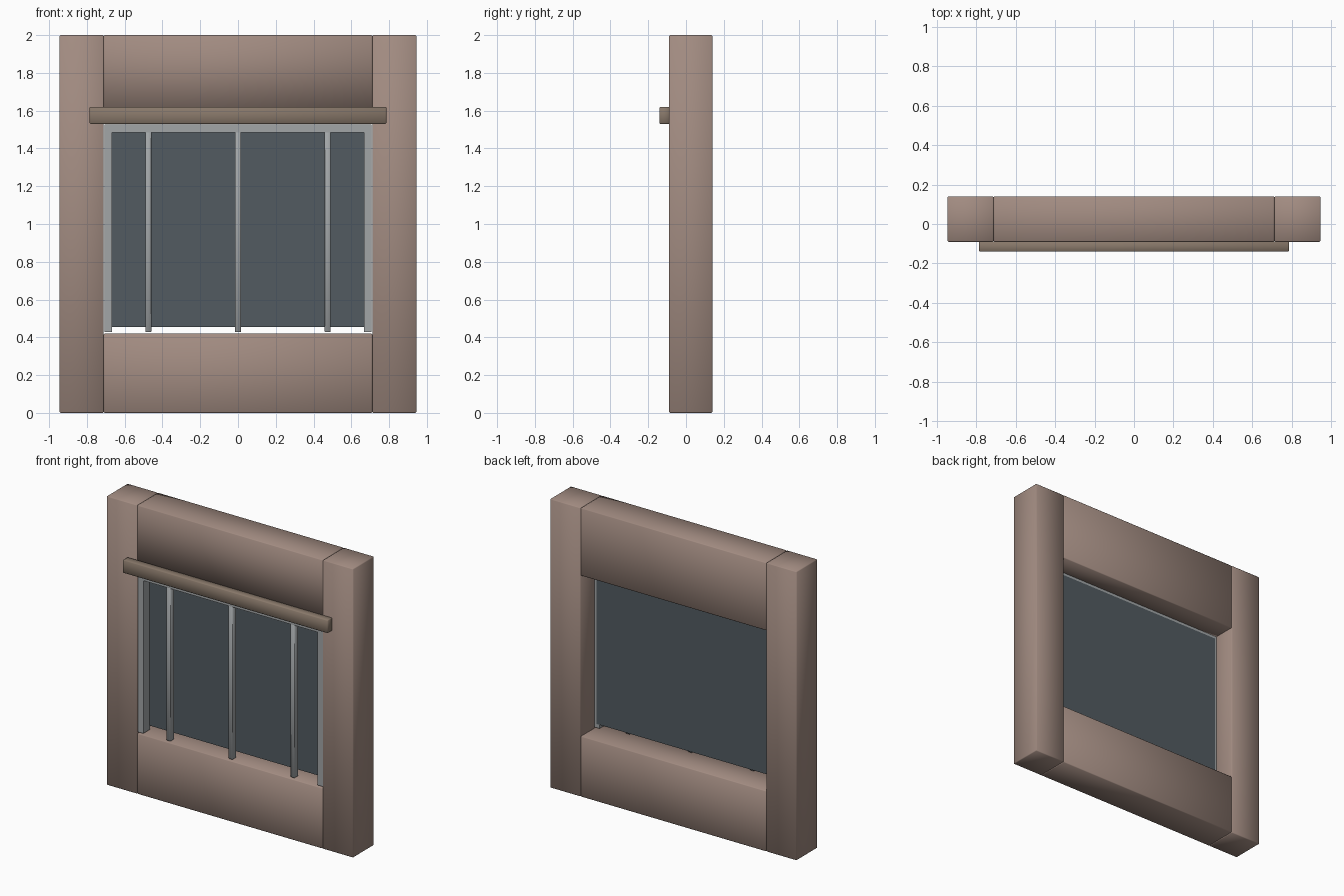
import bpy, bmesh

if "Cube" in bpy.data.objects:
    bpy.data.objects.remove(bpy.data.objects["Cube"])


def material(name, rgb):
    m = bpy.data.materials.new(name)
    m.diffuse_color = (*rgb, 1)
    m.use_nodes = True
    m.node_tree.nodes["Principled BSDF"].inputs["Base Color"].default_value = m.diffuse_color
    return m


WALL = material("wall_plaster", (0.36, 0.26, 0.22))
WOOD = material("ledge_wood", (0.25, 0.19, 0.145))
METAL = material("frame_metal", (0.36, 0.38, 0.39))
GLASS = material("dark_glass", (0.085, 0.105, 0.12))


def finish(name, bm, mat, smooth):
    bmesh.ops.recalc_face_normals(bm, faces=bm.faces)
    me = bpy.data.meshes.new(name)
    bm.to_mesh(me)
    bm.free()
    me.materials.append(mat)
    for p in me.polygons:
        p.use_smooth = smooth
    ob = bpy.data.objects.new(name, me)
    bpy.context.collection.objects.link(ob)
    return ob


def box(name, x, y, z, mat, bevel=0.0, keep=lambda edge: False):
    """Box from ranges; edges passing keep() stay unbevelled."""
    bm = bmesh.new()
    bmesh.ops.create_cube(bm, size=1)
    for v in bm.verts:
        v.co = [r[0] if c < 0 else r[1] for c, r in zip(v.co, (x, y, z))]
    if bevel:
        edges = [e for e in bm.edges if not keep(e)]
        bmesh.ops.bevel(bm, geom=edges, offset=bevel, segments=1,
                        profile=0.5, affect='EDGES')
    return finish(name, bm, mat, bevel > 0)


DEPTH = (-0.09, 0.14)

# Side piers
box("left_pier", (-0.945, -0.711), DEPTH, (0, 2), WALL, 0.005)
box("right_pier", (0.711, 0.945), DEPTH, (0, 2), WALL, 0.005)

# Wall panels below and above the opening
box("lower_wall", (-0.711, 0.711), DEPTH, (0, 0.42), WALL, 0.005)
box("upper_wall", (-0.711, 0.711), DEPTH, (1.53, 2), WALL, 0.005,
    keep=lambda e: all(v.co.z < 1.54 and v.co.y < 0 for v in e.verts))

# Ledge over the window
box("window_ledge", (-0.785, 0.785), (-0.14, -0.088), (1.53, 1.62), WOOD, 0.004)

# Frame: open-bottomed U profile extruded in depth
X, XI, Z0, ZI, Z1 = 0.707, 0.668, 0.427, 1.485, 1.528
profile = [(-X, Z0), (-XI, Z0), (-XI, ZI), (XI, ZI), (XI, Z0), (X, Z0), (X, Z1), (-X, Z1)]
bm = bmesh.new()
face = bm.faces.new([bm.verts.new((x, -0.082, z)) for x, z in profile])
ext = bmesh.ops.extrude_face_region(bm, geom=[face], use_keep_orig=True)
bmesh.ops.translate(bm, vec=(0, 0.074, 0),
                    verts=[g for g in ext["geom"] if isinstance(g, bmesh.types.BMVert)])
finish("window_frame", bm, METAL, False)

# Vertical bars
for label, x in (("left", -0.475), ("middle", 0.0), ("right", 0.475)):
    box(label + "_bar", (x - 0.016, x + 0.016), (-0.082, -0.042), (Z0, ZI + 0.005), METAL, 0.003)

# Glass pane, leaving a slot at the bottom
box("glass_pane", (-0.688, 0.688), (-0.012, -0.004), (0.455, 1.508), GLASS)
